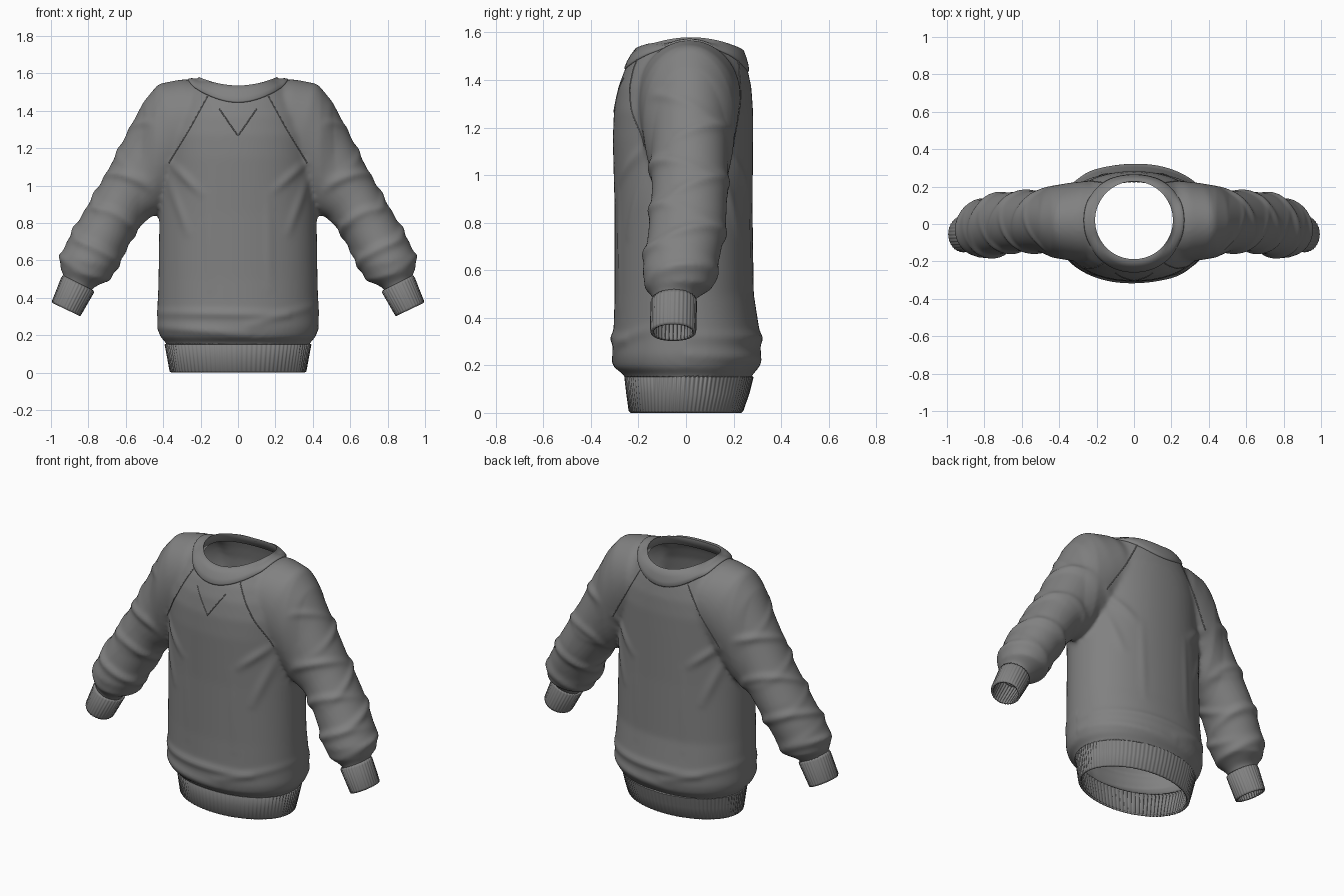
import bpy, bmesh, math
from mathutils import Vector
from mathutils.bvhtree import BVHTree

if "Cube" in bpy.data.objects:
    bpy.data.objects.remove(bpy.data.objects["Cube"])

# one plain fabric colour
fabric = bpy.data.materials.new("grey fabric")
fabric.use_nodes = True
fabric.diffuse_color = (0.22, 0.22, 0.22, 1)
bsdf = fabric.node_tree.nodes["Principled BSDF"]
bsdf.inputs["Base Color"].default_value = fabric.diffuse_color
bsdf.inputs["Roughness"].default_value = 0.8


def new_object(name, bm, angle=60):
    mesh = bpy.data.meshes.new(name)
    bm.to_mesh(mesh)
    bm.free()
    obj = bpy.data.objects.new(name, mesh)
    bpy.context.collection.objects.link(obj)
    mesh.materials.append(fabric)
    select(obj)
    bpy.ops.object.shade_smooth_by_angle(angle=math.radians(angle))
    return obj


def select(obj):
    bpy.ops.object.select_all(action="DESELECT")
    bpy.context.view_layer.objects.active = obj
    obj.select_set(True)


def modify(obj, kind, **settings):
    mod = obj.modifiers.new(kind.title(), kind)
    for key, value in settings.items():
        setattr(mod, key, value)
    select(obj)
    bpy.ops.object.modifier_apply(modifier=mod.name)


def skin(bm, rows):
    """Join rows of points, each a closed loop, with quads."""
    loops = [[bm.verts.new(p) for p in row] for row in rows]
    for a, b in zip(loops, loops[1:]):
        for i in range(len(a)):
            j = (i + 1) % len(a)
            bm.faces.new((a[i], a[j], b[j], b[i]))
    return loops


def ring(outer, inner, y0, y1, side=1, sides=96, power=1.0, ribs=0, depth=0.0):
    """Oval through two points of the xz plane and two depths."""
    o = Vector((outer[0] * side, 0, outer[1]))
    i = Vector((inner[0] * side, 0, inner[1]))
    mid, half = (o + i) / 2, (o - i) / 2
    points = []
    for k in range(sides):
        a = math.tau * k / sides
        rib = 1 + depth * math.cos(ribs * a)
        c, s = math.cos(a), math.sin(a)
        c = math.copysign(abs(c) ** power, c) * rib
        s = math.copysign(abs(s) ** power, s) * rib
        points.append(mid + half * c + Vector((0, (y0 + y1) / 2 + (y1 - y0) / 2 * s, 0)))
    return points


# body: closed torso and sleeve volumes, fused
torso = [(0.11, 0.37, -0.24, 0.25), (0.16, 0.385, -0.26, 0.28), (0.19, 0.415, -0.30, 0.305),
         (0.24, 0.43, -0.31, 0.315), (0.34, 0.43, -0.305, 0.31), (0.5, 0.425, -0.3, 0.285),
         (0.85, 0.42, -0.3, 0.28), (1.15, 0.405, -0.308, 0.282), (1.27, 0.4, -0.303, 0.282),
         (1.37, 0.37, -0.285, 0.275), (1.45, 0.33, -0.255, 0.258), (1.52, 0.28, -0.215, 0.238),
         (1.55, 0.23, -0.18, 0.21)]
sleeve = [((0.12, 1.56), (0.12, 1.2), -0.19, 0.21), ((0.3, 1.568), (0.2, 1.1), -0.2, 0.23),
          ((0.42, 1.545), (0.27, 1.0), -0.195, 0.22), ((0.52, 1.455), (0.34, 0.93), -0.18, 0.205),
          ((0.585, 1.33), (0.39, 0.88), -0.165, 0.197), ((0.73, 1.05), (0.475, 0.82), -0.16, 0.19),
          ((0.83, 0.88), (0.54, 0.73), -0.17, 0.185), ((0.91, 0.74), (0.595, 0.63), -0.185, 0.165),
          ((0.965, 0.63), (0.63, 0.555), -0.2, 0.145), ((0.965, 0.55), (0.675, 0.485), -0.185, 0.125),
          ((0.945, 0.51), (0.765, 0.44), -0.15, 0.05), ((0.96, 0.47), (0.79, 0.39), -0.15, 0.05)]
bm = bmesh.new()
volumes = [[ring((hx, z), (-hx, z), y0, y1, power=0.93) for z, hx, y0, y1 in torso]]
volumes += [[ring(*r, side=s) for r in sleeve] for s in (1, -1)]
for rows in volumes:
    loops = skin(bm, rows)
    bm.faces.new(loops[0])
    bm.faces.new(loops[-1])
bmesh.ops.recalc_face_normals(bm, faces=bm.faces)
body = new_object("sweater_body", bm)
modify(body, "REMESH", mode="VOXEL", voxel_size=0.013)
modify(body, "SMOOTH", factor=0.5, iterations=9)


def bump(x, width):
    return math.exp(-(x / width) ** 2)


def fold_line(p, a, b, width):
    """Soft ridge along a straight line in the xz plane."""
    a, b = Vector(a), Vector(b)
    d = b - a
    t = max(0, min(1, (p - a).dot(d) / d.length_squared))
    return bump((p - a - d * t).length, width) * (0.35 + 0.65 * math.sin(math.pi * t))


# fabric folds: position along the sleeve, tilt, facing, height
sleeve_folds = [(-0.04, 0.5, 1, 0.008), (0.1, -0.4, -1, 0.012), (0.25, 0.35, 1, 0.014),
                (0.36, -0.5, -1, 0.010), (0.47, 0.4, 1, 0.012), (0.57, -0.3, -1, 0.012),
                (0.66, 0.25, 1, 0.012), (0.74, -0.15, -1, 0.010)]
torso_folds = [((-0.42, 0.32), (0.26, 0.31), 0.012), ((-0.42, 0.24), (0.05, 0.21), 0.010),
               ((0.05, 0.25), (0.42, 0.36), 0.007), ((-0.36, 1.12), (-0.2, 0.96), 0.010),
               ((-0.37, 1.03), (-0.27, 0.75), 0.008), ((0.36, 1.12), (0.2, 0.98), 0.010),
               ((0.37, 1.03), (0.27, 0.75), 0.008), ((-0.16, 0.95), (-0.15, 0.45), 0.004),
               ((0.16, 0.95), (0.17, 0.45), 0.004)]
bm = bmesh.new()
bm.from_mesh(body.data)
bm.normal_update()
moves = []
for v in bm.verts:
    x, y, z = abs(v.co.x), v.co.y, v.co.z
    h = 0.0
    if x > 0.44:
        along = (x - 0.45) * 0.44 - (z - 1.2) * 0.9
        fade = min(1, (x - 0.44) / 0.08)
        for s0, tilt, face, height in sleeve_folds:
            strength = 0.6 + 0.4 * face * math.sin(y * 9 + x * 5)
            h += fade * strength * height * (bump(along - s0 - tilt * y, 0.026) - 0.3)
    elif z < 1.2:
        flat = Vector((v.co.x if y < 0 else -v.co.x, z))
        for a, b, height in torso_folds:
            h += height * fold_line(flat, a, b, 0.024)
    moves.append(v.normal * h)
for v, move in zip(bm.verts, moves):
    v.co += move

surface = BVHTree.FromBMesh(bm)

# open the hem, the wrists and the neck
NECK_Y = 0.02


def trim(keep, point, normal):
    faces = [f for f in bm.faces if keep(f.calc_center_median())]
    edges = {e for f in faces for e in f.edges}
    verts = {v for f in faces for v in f.verts}
    bmesh.ops.bisect_plane(bm, geom=[*verts, *edges, *faces], plane_co=point,
                           plane_no=normal, clear_outer=True)


def neck_distance(v):
    return Vector((v.co.x, v.co.y - NECK_Y)).length


trim(lambda c: c.z < 0.3, (0, 0, 0.15), (0, 0, -1))
for s in (1, -1):
    trim(lambda c: c.x * s > 0.6, (0.86 * s, 0, 0.465), (0.4 * s, 0, -0.91))
inside = [v for v in bm.verts if v.co.z > 1.4 and neck_distance(v) < 0.215]
bmesh.ops.delete(bm, geom=inside, context="VERTS")
for v in bm.verts:
    if v.is_boundary and v.co.z > 1.4:
        scale = 0.215 / neck_distance(v)
        v.co.x *= scale
        v.co.y = NECK_Y + (v.co.y - NECK_Y) * scale
bm.to_mesh(body.data)
bm.free()
select(body)
bpy.ops.object.shade_smooth()
modify(body, "SOLIDIFY", thickness=0.008)


def ribbed_band(name, rows, ribs, depth, side=1):
    bm = bmesh.new()
    skin(bm, [ring(*r, side=side, sides=ribs * 6, ribs=ribs, depth=depth) for r in rows])
    bmesh.ops.recalc_face_normals(bm, faces=bm.faces)
    band = new_object(name, bm)
    modify(band, "SOLIDIFY", thickness=0.012)


# ribbed hem and cuffs
hem = [(0.0, 0.355, -0.232, 0.232), (0.008, 0.364, -0.24, 0.24), (0.08, 0.377, -0.25, 0.265),
       (0.15, 0.39, -0.258, 0.283), (0.16, 0.375, -0.25, 0.27)]
ribbed_band("hem_band", [((hx, z), (-hx, z), y0, y1) for z, hx, y0, y1 in hem], 90, 0.006)
cuff = [((0.935, 0.52), (0.775, 0.44), -0.14, 0.04), ((0.945, 0.505), (0.77, 0.43), -0.148, 0.045),
        ((0.993, 0.385), (0.838, 0.312), -0.15, 0.042), ((0.992, 0.372), (0.845, 0.302), -0.147, 0.04)]
for s, label in ((1, "left"), (-1, "right")):
    ribbed_band(label + "_cuff", cuff, 32, 0.014, s)

# collar lying on the body and rising to a saddle-shaped rim
rows = []
for t, lift in ((0, 0.0), (0.06, 0.006), (0.3, 0.009), (0.6, 0.009), (0.85, 0.009), (1, None), (1.2, None)):
    row = []
    for k in range(72):
        c, s = math.cos(math.tau * k / 72), math.sin(math.tau * k / 72)
        outer = Vector((0.27 * c, NECK_Y + 0.27 * s, 1.55 - 0.11 * s * s))
        rim = Vector((0.208 * c, NECK_Y + 0.208 * s, 1.535 + 0.045 * c * c))
        if lift is None:
            p = rim - Vector((0, 0, 0.25 * (t - 1)))
        else:
            near, normal, _, _ = surface.find_nearest(outer.lerp(rim, t))
            p = near + normal * lift
        row.append(p)
    rows.append(row)
bm = bmesh.new()
skin(bm, rows)
bmesh.ops.recalc_face_normals(bm, faces=bm.faces)
collar = new_object("collar", bm)
modify(collar, "SOLIDIFY", thickness=0.006)


# raised stitch lines projected on the body
def seam(name, points, facing):
    curve = bpy.data.curves.new(name, "CURVE")
    curve.dimensions = "3D"
    curve.bevel_depth = 0.003
    curve.bevel_resolution = 1
    path = []
    for a, b in zip(points, points[1:]):
        for k in range(13):
            x, z = Vector(a).lerp(Vector(b), k / 12)
            hit = surface.ray_cast(Vector((x, facing, z)), Vector((0, -facing, 0)))[0]
            if hit:
                path.append(hit)
    spline = curve.splines.new("POLY")
    spline.points.add(len(path) - 1)
    for point, co in zip(spline.points, path):
        point.co = (*co, 1)
    curve.materials.append(fabric)
    bpy.context.collection.objects.link(bpy.data.objects.new(name, curve))


for facing, label in ((-1, "front"), (1, "back")):
    for s, hand in ((1, "left"), (-1, "right")):
        seam(f"{label}_{hand}_seam", [(0.15 * s, 1.5), (0.26 * s, 1.3), (0.37 * s, 1.12)], facing)
seam("neck_v_stitch", [(-0.1, 1.41), (0, 1.265), (0.1, 1.41)], -1)
